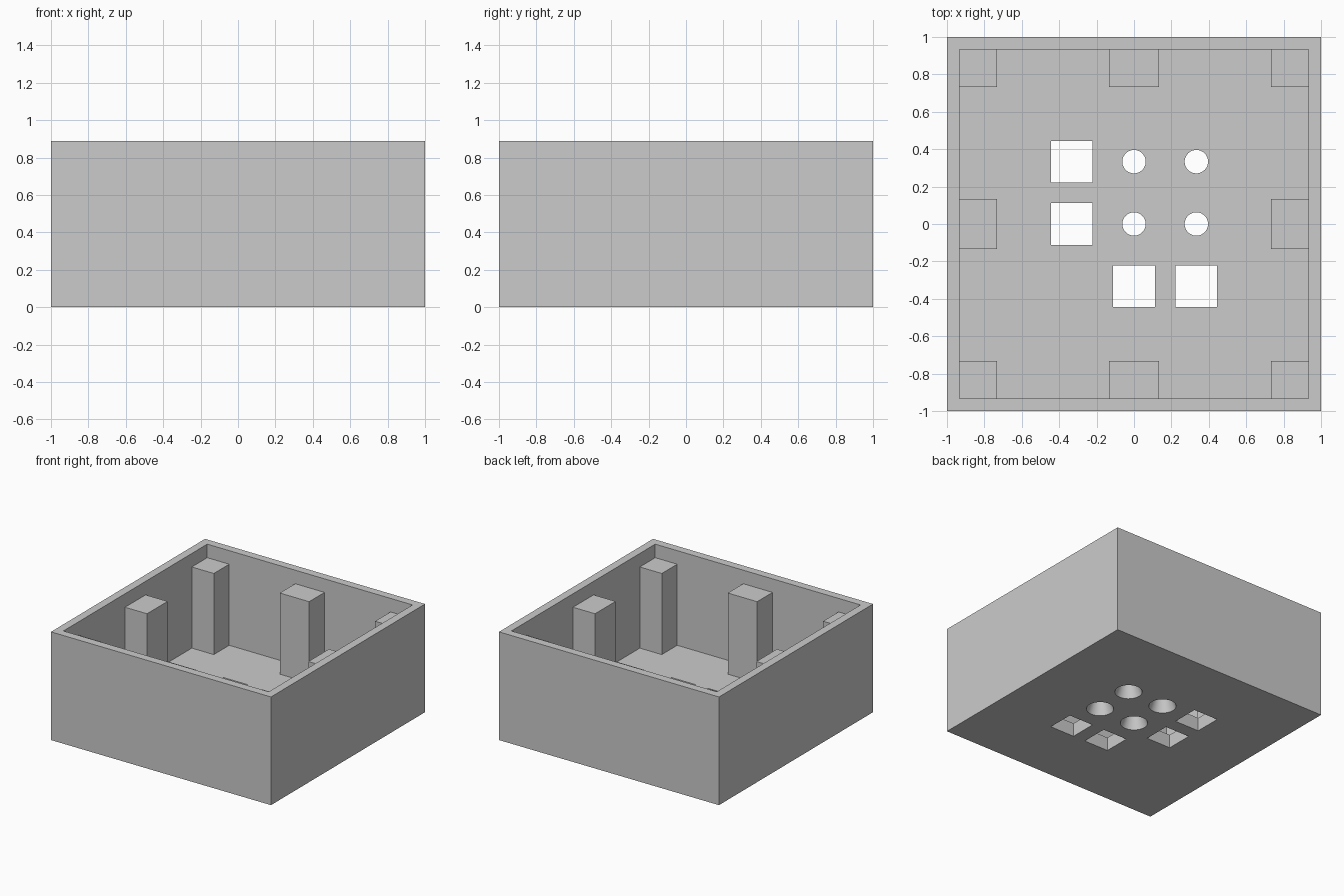
import bpy

cube = bpy.data.objects.get("Cube")
if cube:
    bpy.data.objects.remove(cube, do_unlink=True)

U = 1 / 9                      # working unit
HEIGHT, FLOOR, POST_TOP = 8 * U, U, 7 * U
INNER = 8.4 * U                # inner face of the walls
POST = 1.8 * U                 # post depth from the wall
MID = 1.2 * U                  # half width of the middle posts

grey = bpy.data.materials.new("plain grey")
grey.use_nodes = True
colour = (0.6, 0.6, 0.6, 1)
grey.diffuse_color = colour
grey.node_tree.nodes["Principled BSDF"].inputs["Base Color"].default_value = colour


def box(name, x0, x1, y0, y1, z0, z1):
    bpy.ops.mesh.primitive_cube_add(
        size=1, location=((x0 + x1) / 2, (y0 + y1) / 2, (z0 + z1) / 2))
    ob = bpy.context.object
    ob.name = name
    ob.scale = (x1 - x0, y1 - y0, z1 - z0)
    bpy.ops.object.transform_apply(location=True, rotation=False, scale=True)
    ob.data.materials.append(grey)
    return ob


def cut(target, cutter, operation="DIFFERENCE"):
    mod = target.modifiers.new(cutter.name, "BOOLEAN")
    mod.operation = operation
    mod.solver = "EXACT"
    mod.object = cutter
    bpy.context.view_layer.objects.active = target
    bpy.ops.object.modifier_apply(modifier=mod.name)
    bpy.data.objects.remove(cutter, do_unlink=True)


# Open tray
tray = box("tray", -1, 1, -1, 1, 0, HEIGHT)
cut(tray, box("cavity", -INNER, INNER, -INNER, INNER, FLOOR, HEIGHT + U))

# Square holes through the floor
for x, y in ((-3, 3), (-3, 0), (0, -3), (3, -3)):
    cut(tray, box("square_hole", (x - 1) * U, (x + 1) * U,
                  (y - 1) * U, (y + 1) * U, -U, 2 * U))

# Round holes, wider at the underside
R_LOW, R_TOP = 0.103, 0.0625
slope = R_LOW - R_TOP
for x in (0, 3):
    for y in (0, 3):
        bpy.ops.mesh.primitive_cone_add(
            vertices=48, radius1=R_LOW + slope / 2, radius2=R_TOP - slope / 2,
            depth=2 * FLOOR, location=(x * U, y * U, FLOOR / 2))
        cone = bpy.context.object
        cone.name = "round_hole"
        cone.data.materials.append(grey)
        cut(tray, cone)

# Support posts at the corners and along the middle of each wall
spans = {-1: (-INNER, POST - INNER), 0: (-MID, MID), 1: (INNER - POST, INNER)}
x_names = {-1: "right", 0: "middle", 1: "left"}
y_names = {-1: "front", 0: "middle", 1: "back"}
for i in spans:
    for j in spans:
        if i or j:
            box(f"{y_names[j]}_{x_names[i]}_post", *spans[i], *spans[j],
                FLOOR, POST_TOP)

# Smooth hole walls with sharp edges kept
bpy.ops.object.select_all(action="DESELECT")
tray.select_set(True)
bpy.context.view_layer.objects.active = tray
bpy.ops.object.shade_smooth_by_angle()
